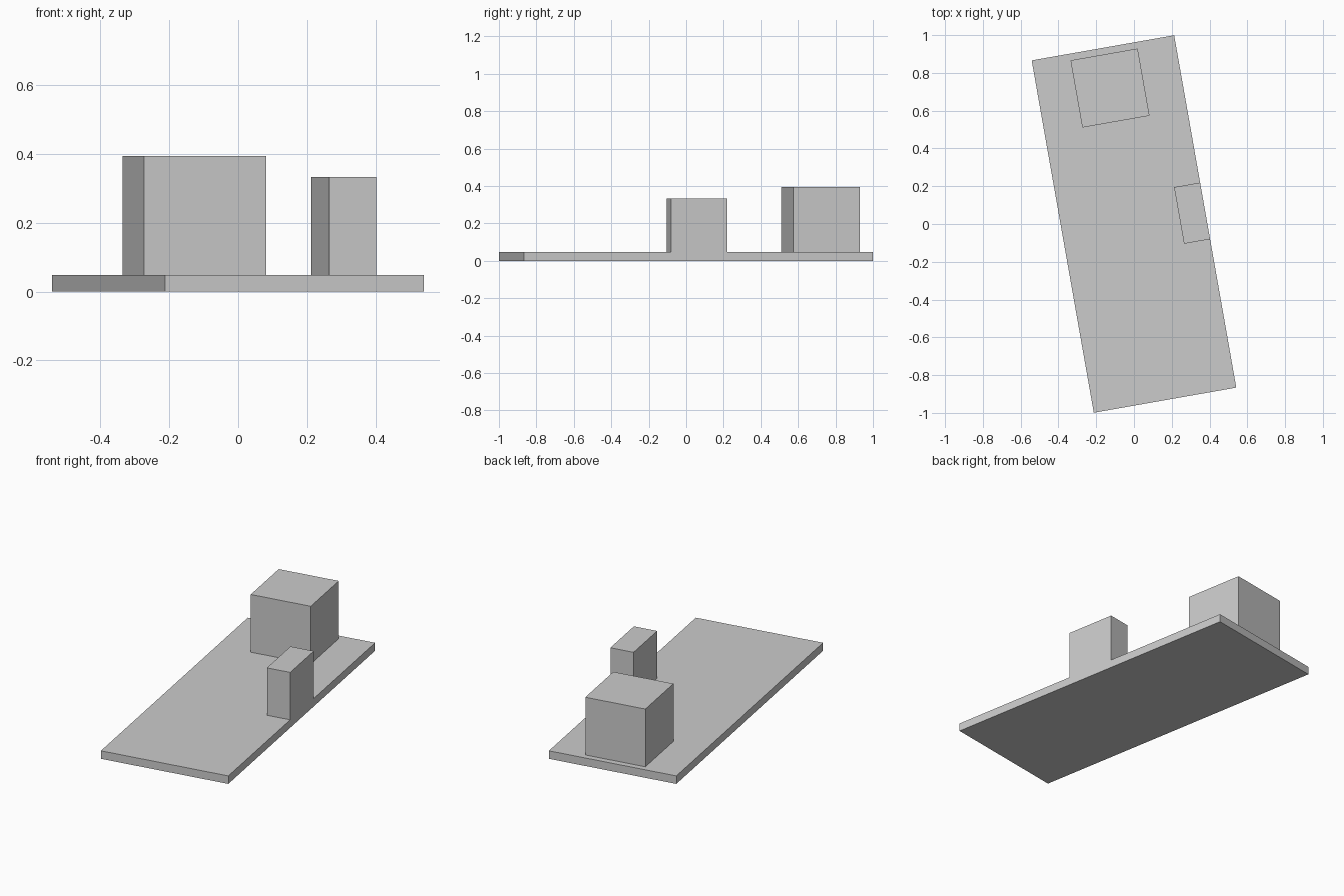
import bpy
from math import radians
from mathutils import Matrix

cube = bpy.data.objects.get("Cube")
if cube:
    bpy.data.objects.remove(cube, do_unlink=True)

# One plain grey for everything
GREY = (0.6, 0.6, 0.6, 1.0)
grey = bpy.data.materials.new("plain_grey")
grey.use_nodes = True
grey.diffuse_color = GREY
grey.node_tree.nodes["Principled BSDF"].inputs["Base Color"].default_value = GREY

TURN = Matrix.Rotation(radians(10), 4, "Z")   # the whole site is turned
BASE_W, BASE_L, BASE_H = 0.766, 1.894, 0.048


def box(name, x, y, z, width, length, height):
    """Box standing on height z, placed in the base's own turned axes."""
    bpy.ops.mesh.primitive_cube_add(size=1)
    ob = bpy.context.object
    ob.name = name
    ob.data.transform(Matrix.Diagonal((width, length, height, 1)))
    ob.matrix_world = TURN @ Matrix.Translation((x, y, z + height / 2))
    ob.data.materials.append(grey)
    return ob


# Flat base slab
box("base_slab", 0, 0, 0, BASE_W, BASE_L, BASE_H)

# Large block near the back edge
box("large_block", 0, 0.731, BASE_H, 0.361, 0.361, 0.347)

# Narrow block flush with the left edge
NARROW_W = 0.14
box("narrow_block", (BASE_W - NARROW_W) / 2, 0.003, BASE_H, NARROW_W, 0.304, 0.285)
